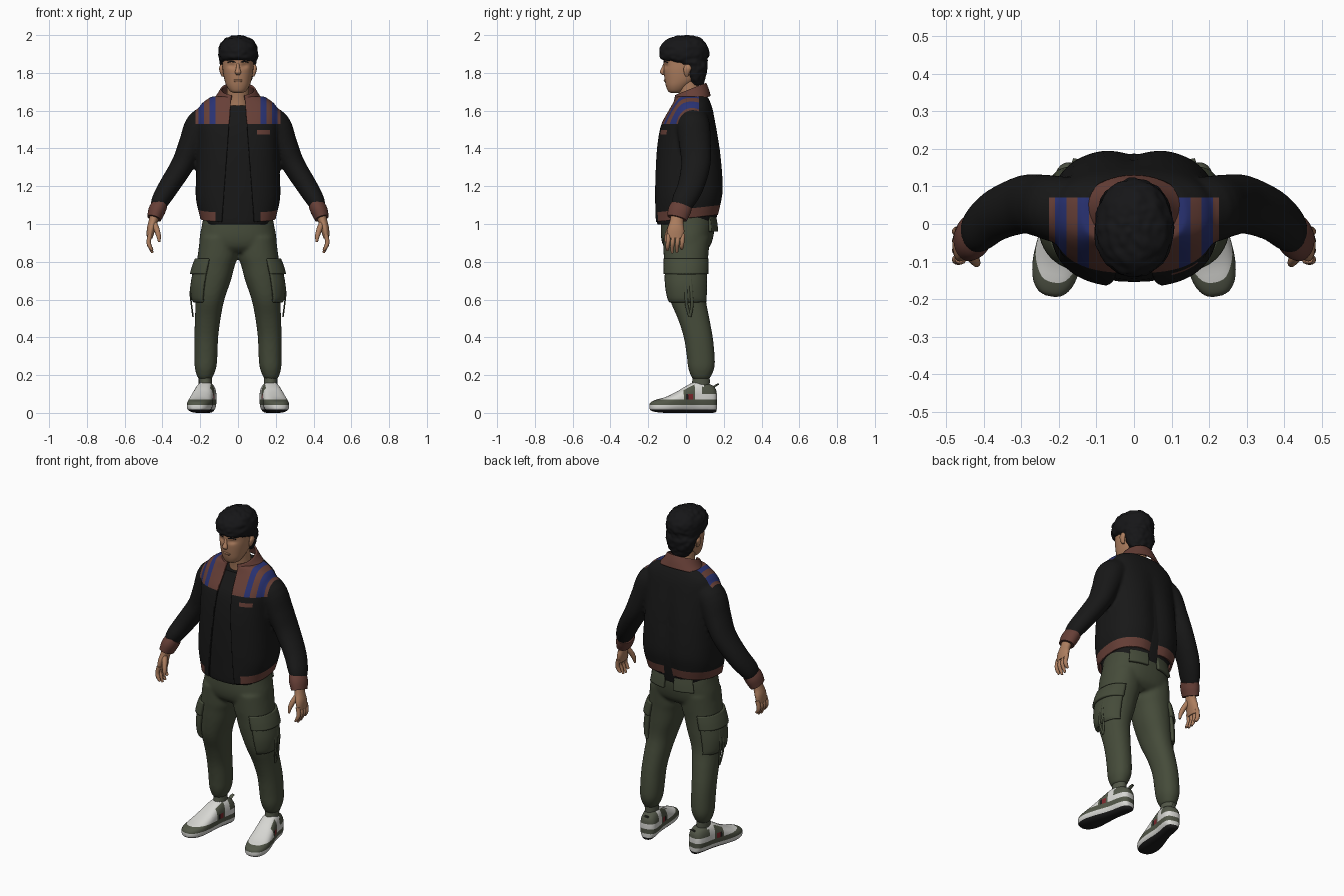
import bpy, bmesh, math
from mathutils import Vector, Matrix, noise

if "Cube" in bpy.data.objects:
    bpy.data.objects.remove(bpy.data.objects["Cube"])

X, Y, Z = Vector((1, 0, 0)), Vector((0, 1, 0)), Vector((0, 0, 1))


def material(name, rgb):
    m = bpy.data.materials.new(name)
    m.diffuse_color = (*rgb, 1)
    m.use_nodes = True
    m.node_tree.nodes["Principled BSDF"].inputs["Base Color"].default_value = m.diffuse_color
    return m


BLACK = material("jacket black", (0.009, 0.009, 0.009))
BROWN = material("trim brown", (0.135, 0.05, 0.038))
BLUE = material("stripe blue", (0.022, 0.032, 0.17))
SKIN = material("skin", (0.42, 0.21, 0.115))
GREEN = material("trouser green", (0.06, 0.071, 0.042))
HAIR = material("hair black", (0.008, 0.008, 0.009))
WHITE = material("shoe white", (0.68, 0.68, 0.65))
OLIVE = material("shoe olive", (0.085, 0.095, 0.065))
SOLE = material("sole black", (0.012, 0.012, 0.012))
RED = material("shoe red", (0.2, 0.02, 0.025))


def spline(rows, steps):
    """Smooth in-between rows through the given ones."""
    out = []
    for i in range(len(rows) - 1):
        a, b, c, d = (rows[max(0, min(len(rows) - 1, i + k))] for k in (-1, 0, 1, 2))
        for k in range(steps):
            t = k / steps
            out.append([q + .5 * t * (r - p + t * (2 * p - 5 * q + 4 * r - s + t * (3 * (q - r) + s - p)))
                        for p, q, r, s in zip(a, b, c, d)])
    return out + [list(rows[-1])]


def loft(bm, rows, axes=None, n=32, p=2.0, arc=None, steps=4):
    """Skin rings (x, y, z, half width, half depth); arc gives an open patch."""
    rows = spline(rows, steps)
    cen = [Vector(r[:3]) for r in rows]
    rings = []
    for i, r in enumerate(rows):
        if axes:
            u, v = axes
        else:
            t = (cen[min(i + 1, len(cen) - 1)] - cen[max(i - 1, 0)]).normalized()
            u = t.cross(Y).normalized()
            v = u.cross(t).normalized()
        ring = []
        for k in range(n + 1 if arc else n):
            ang = math.radians(arc[0] + (arc[1] - arc[0]) * k / n) if arc else 2 * math.pi * k / n
            c, s = math.cos(ang), math.sin(ang)
            c, s = (math.copysign(abs(w) ** (2 / p), w) for w in (c, s))
            ring.append(bm.verts.new(cen[i] + u * r[3] * c + v * r[4] * s))
        rings.append(ring)
    for lo, hi in zip(rings, rings[1:]):
        for k in range(n):
            j = (k + 1) % len(lo)
            bm.faces.new((lo[k], lo[j], hi[j], hi[k]))
    if not arc:
        bm.faces.new(rings[0])
        bm.faces.new(rings[-1])


def mirror(bm):
    dup = bmesh.ops.duplicate(bm, geom=bm.verts[:] + bm.edges[:] + bm.faces[:])["geom"]
    for g in dup:
        if isinstance(g, bmesh.types.BMVert):
            g.co.x *= -1
    bmesh.ops.reverse_faces(bm, faces=[g for g in dup if isinstance(g, bmesh.types.BMFace)])


def cut(bm, co, no):
    bmesh.ops.bisect_plane(bm, geom=bm.verts[:] + bm.edges[:] + bm.faces[:], plane_co=co, plane_no=no)


def finish(bm, name, mats, rule=None, thick=0, offset=0, recalc=True, angle=55):
    if recalc:
        bmesh.ops.recalc_face_normals(bm, faces=bm.faces[:])
    bm.normal_update()
    if rule:
        for f in bm.faces:
            f.material_index = mats.index(rule(f.calc_center_median(), f.normal))
    me = bpy.data.meshes.new(name)
    bm.to_mesh(me)
    bm.free()
    for m in mats:
        me.materials.append(m)
    me.shade_smooth()
    me.set_sharp_from_angle(angle=math.radians(angle))
    ob = bpy.data.objects.new(name, me)
    bpy.context.collection.objects.link(ob)
    if thick:
        mod = ob.modifiers.new("thickness", 'SOLIDIFY')
        mod.thickness, mod.offset = thick, offset
    return ob


def fuse(bm, voxel=0.009):
    """Merge overlapping lofts into one smooth skin."""
    ob = finish(bm, "temp", [])
    mod = ob.modifiers.new("fuse", 'REMESH')
    mod.mode, mod.voxel_size = 'VOXEL', voxel
    ob.modifiers.new("soften", 'SMOOTH').iterations = 6
    me = bpy.data.meshes.new_from_object(ob.evaluated_get(bpy.context.evaluated_depsgraph_get()))
    out = bmesh.new()
    out.from_mesh(me)
    bpy.data.objects.remove(ob)
    return out


# Jacket: torso and both sleeves fused, then opened at the front and hem
TORSO = [(0, 0, .97, .19, .165), (0, .002, 1.03, .2, .17), (0, .012, 1.12, .221, .18), (0, .017, 1.2, .224, .184),
         (0, .015, 1.35, .217, .175), (0, .013, 1.45, .215, .162), (0, .014, 1.53, .217, .145),
         (0, .025, 1.6, .212, .118), (0, .03, 1.64, .19, .1), (0, .03, 1.675, .14, .085)]
SLEEVE = [(.12, .03, 1.58, .06, .075), (.195, .038, 1.525, .082, .088), (.245, .048, 1.42, .07, .084),
          (.293, .052, 1.315, .061, .078), (.365, .025, 1.2, .055, .07), (.41, -.012, 1.125, .048, .063),
          (.428, -.03, 1.085, .036, .052)]
bm = bmesh.new()
loft(bm, TORSO, (X, Y), 48, 2.6)
for v in bm.verts:
    if v.co.y > .05:
        v.co.y -= .018 * math.exp(-(v.co.x / .045) ** 2) * min(1, max(0, (1.6 - v.co.z) * 4))
arms = bmesh.new()
loft(arms, SLEEVE)
mirror(arms)
tmp = bpy.data.meshes.new("arms")
arms.to_mesh(tmp)
arms.free()
bm.from_mesh(tmp)
bm = fuse(bm)
hem_co, hem_no = Vector((0, -.17, 1.01)), Vector((0, -.114, 1)).normalized()
hem = lambda c: (c - hem_co).dot(hem_no)
cut(bm, hem_co, hem_no)
cut(bm, hem_co + hem_no * .05, hem_no)
for s in (1, -1):
    cut(bm, (s * .042, 0, 1.6), (1, 0, s * .075))
    for x in (.12, .15, .18, .21, .226):
        cut(bm, (s * x, 0, 0), X)
for co, no in (((.1, 0, 0), X), ((.17, 0, 0), X), ((0, 0, 1.475), Z), ((0, 0, 1.498), Z),
               ((0, 0, 1.53), Z), ((0, .07, 0), Y)):
    cut(bm, co, no)
gone = []
for f in bm.faces:
    c = f.calc_center_median()
    if hem(c) < 0 or (c.y < .02 and abs(c.x) < .042 + (1.6 - c.z) * .075):
        gone.append(f)
bmesh.ops.delete(bm, geom=gone, context='FACES')


def jacket_colour(c, n):
    x = abs(c.x)
    if c.z > 1.53 and c.y < .07 and x < .226:
        return BLUE if .12 < x < .15 or .18 < x < .21 else BROWN
    if hem(c) < .05 and x < .3 and (c.y > 0 or x > .12):
        return BROWN
    if .1 < c.x < .17 and 1.475 < c.z < 1.498 and c.y < 0:
        return BROWN
    return BLACK


finish(bm, "jacket", [BLACK, BROWN, BLUE], jacket_colour, .01, -1, recalc=False)

# Collar, open at the throat
bm = bmesh.new()
loft(bm, [(0, .025, 1.635, .145, .11), (0, .024, 1.675, .11, .1), (0, .022, 1.712, .088, .088)],
     (X, Vector((0, .92, .38))), 40, arc=(-68, 248))
finish(bm, "collar", [BROWN], thick=.01)

# Cuffs
bm = bmesh.new()
loft(bm, [(.415, -.02, 1.1, .042, .056), (.43, -.035, 1.07, .045, .06), (.444, -.047, 1.03, .038, .054)])
mirror(bm)
finish(bm, "cuffs", [BROWN])

# Shirt under the open jacket
bm = bmesh.new()
loft(bm, [(x, y, max(z, 1.01) - .012, a - .022, b - .014) for x, y, z, a, b in TORSO[:-1]], (X, Y), 40, 2.4)
finish(bm, "shirt", [BLACK])

# Trousers: hips and legs fused
bm = bmesh.new()
loft(bm, [(0, .01, 1.06, .18, .135), (0, .01, 1.0, .19, .142), (0, .006, .93, .203, .138),
          (0, .004, .88, .2, .122), (0, .002, .85, .15, .09)], (X, Y), 40, 2.3)
legs = bmesh.new()
loft(legs, [(.1, .003, .93, .1, .125), (.108, 0, .83, .106, .118), (.118, 0, .78, .101, .113),
            (.13, .002, .7, .092, .107), (.148, .01, .6, .076, .096), (.16, .04, .5, .068, .084),
            (.168, .065, .4, .063, .077), (.17, .078, .3, .061, .074), (.172, .081, .24, .057, .07),
            (.174, .08, .2, .045, .056), (.175, .08, .18, .036, .045)], (X, Y), p=2.2)
mirror(legs)
tmp = bpy.data.meshes.new("legs")
legs.to_mesh(tmp)
legs.free()
bm.from_mesh(tmp)
finish(fuse(bm), "trousers", [GREEN], recalc=False)

# Cargo pockets, their flaps and the rear pocket flaps
for name, rows, arc in (
        ("cargo_pockets", [(.122, 0, .76, .106, .112), (.133, 0, .68, .11, .112), (.147, .005, .61, .093, .104),
                           (.15, .01, .59, .078, .098)], (-68, 68)),
        ("cargo_flaps", [(.115, 0, .815, .105, .116), (.12, 0, .775, .116, .118), (.127, 0, .735, .12, .118)], (-72, 72)),
        ("rear_pocket_flaps", [(0, .01, 1.04, .188, .143), (0, .01, 1.0, .196, .15), (0, .01, .96, .206, .154)], (48, 82))):
    bm = bmesh.new()
    loft(bm, rows, (X, Y), 20, 2.2, arc)
    mirror(bm)
    finish(bm, name, [GREEN], thick=.016)

# Hanging pocket straps
bm = bmesh.new()
for dy in (0, .028):
    loft(bm, [(.238, dy - .005, .73, .004, .008), (.252, dy, .64, .004, .008), (.246, dy + .004, .57, .004, .008),
              (.238, .02, .51, .004, .008)], n=8)
mirror(bm)
finish(bm, "pocket_straps", [GREEN])

# Shoes: lofted from toe to heel, turned out, coloured in bands
bm = bmesh.new()
loft(bm, [(0, y, lo + (h - lo) / 2, w, (h - lo) / 2) for y, w, lo, h in (
    (-.197, .012, .022, .045), (-.188, .034, .012, .058), (-.16, .054, .004, .07), (-.11, .064, 0, .084),
    (-.05, .062, 0, .112), (0, .056, 0, .142), (.05, .051, 0, .165), (.1, .051, 0, .162),
    (.14, .045, 0, .145), (.158, .03, .004, .125), (.163, .012, .015, .1))], (X, Z), 40, 2.7)
loft(bm, [(0, .14, .13, .012, .008), (0, .16, .146, .012, .006), (0, .175, .152, .01, .004)], (X, Z), 10)
bmesh.ops.rotate(bm, verts=bm.verts[:], cent=(0, .08, 0), matrix=Matrix.Rotation(math.radians(11), 3, 'Z'))
bmesh.ops.translate(bm, verts=bm.verts[:], vec=(.17, 0, 0))
mirror(bm)
for z in (.018, .042, .07, .1):
    cut(bm, (0, 0, z), Z)


def shoe_colour(c, n):
    if c.z < .018:
        return SOLE
    if c.z < .042:
        return WHITE
    if abs(c.y - .02) < .018 and .07 < c.z < .1:
        return RED if c.y > .015 else SOLE
    if c.z < .07 or (c.y > .09 and c.z > .1) or (-.01 < c.y < .05 and n.z < .7):
        return OLIVE
    return WHITE


finish(bm, "shoes", [WHITE, OLIVE, SOLE, RED], shoe_colour)

# Socks
bm = bmesh.new()
loft(bm, [(.175, .08, .21, .034, .044), (.173, .08, .17, .035, .046), (.172, .075, .13, .036, .05)], n=20)
mirror(bm)
finish(bm, "socks", [OLIVE])

# Hands: palm, four curled fingers and a thumb
bm = bmesh.new()
loft(bm, [(.438, -.043, 1.06, .026, .034), (.45, -.05, 1.01, .024, .036), (.461, -.054, .97, .022, .045),
          (.468, -.055, .925, .015, .043)], n=20)
for k in range(4):
    y, tip = -.092 + k * .025, (.86, .847, .85, .868)[k]
    loft(bm, [(.465, y, .945, .012, .0125), (.473, y - .003, .905, .0115, .012),
              (.466, y - .006, .88, .0105, .011), (.453, y - .006, tip, .006, .007)], n=10)
loft(bm, [(.445, -.065, 1.005, .016, .018), (.43, -.088, .97, .015, .015), (.42, -.102, .935, .012, .012),
          (.417, -.108, .905, .006, .006)], n=10)
mirror(bm)
finish(bm, "hands", [SKIN])

# Head with sunken eye sockets, plus neck, nose, lips and ears
bm = bmesh.new()
loft(bm, [(0, -.06, 1.694, .022, .02), (0, -.053, 1.703, .042, .042), (0, -.042, 1.73, .06, .064),
          (0, -.025, 1.765, .072, .088), (0, -.018, 1.81, .08, .1), (0, -.01, 1.85, .083, .109),
          (0, -.007, 1.9, .084, .108), (0, -.005, 1.95, .07, .085), (0, -.005, 1.98, .03, .03)], (X, Y), 48, 2.2, steps=6)
for v in bm.verts:
    if v.co.y < -.05:
        d = ((abs(v.co.x) - .034) / .018) ** 2 + ((v.co.z - 1.838) / .012) ** 2
        v.co.y += .011 * math.exp(-d)
loft(bm, [(0, .035, 1.57, .07, .065), (0, .025, 1.66, .06, .06), (0, .005, 1.77, .058, .062)], (X, Y))
loft(bm, [(0, -.112, 1.852, .007, .006), (0, -.12, 1.825, .01, .01), (0, -.127, 1.803, .016, .012),
          (0, -.118, 1.79, .01, .008)], (X, Y), 16)
loft(bm, [(0, -.104, 1.768, .012, .006), (0, -.106, 1.762, .026, .012), (0, -.104, 1.752, .02, .01)], (X, Y), 16)
for s in (1, -1):
    loft(bm, [(s * .08, .004, 1.782, .006, .008), (s * .085, .004, 1.8, .01, .015),
              (s * .089, .008, 1.825, .011, .021), (s * .086, .008, 1.845, .006, .01)], (X, Y), 14)
finish(bm, "head", [SKIN])

# Eyebrows
bm = bmesh.new()
loft(bm, [(.014, -.114, 1.856, .004, .004), (.034, -.112, 1.861, .004, .004), (.055, -.099, 1.855, .003, .003)],
     (Y, Z), 8)
mirror(bm)
finish(bm, "eyebrows", [HAIR])

# Hair: lumpy cap that overhangs the brow and runs down the nape
bm = bmesh.new()
loft(bm, [(0, .05, 1.735, .05, .04), (0, .05, 1.77, .073, .052), (0, .05, 1.81, .086, .062),
          (0, .035, 1.845, .094, .08), (0, -.008, 1.872, .1, .12), (0, -.01, 1.9, .104, .13),
          (0, -.01, 1.94, .099, .124), (0, -.008, 1.975, .075, .095), (0, -.005, 1.993, .042, .055),
          (0, -.004, 1.998, .012, .016)], (X, Y), 64, 2.1, steps=6)
bmesh.ops.recalc_face_normals(bm, faces=bm.faces[:])
bm.normal_update()
for v in bm.verts:
    v.co += v.normal * noise.noise(v.co * 45) * .006
finish(bm, "hair", [HAIR])
